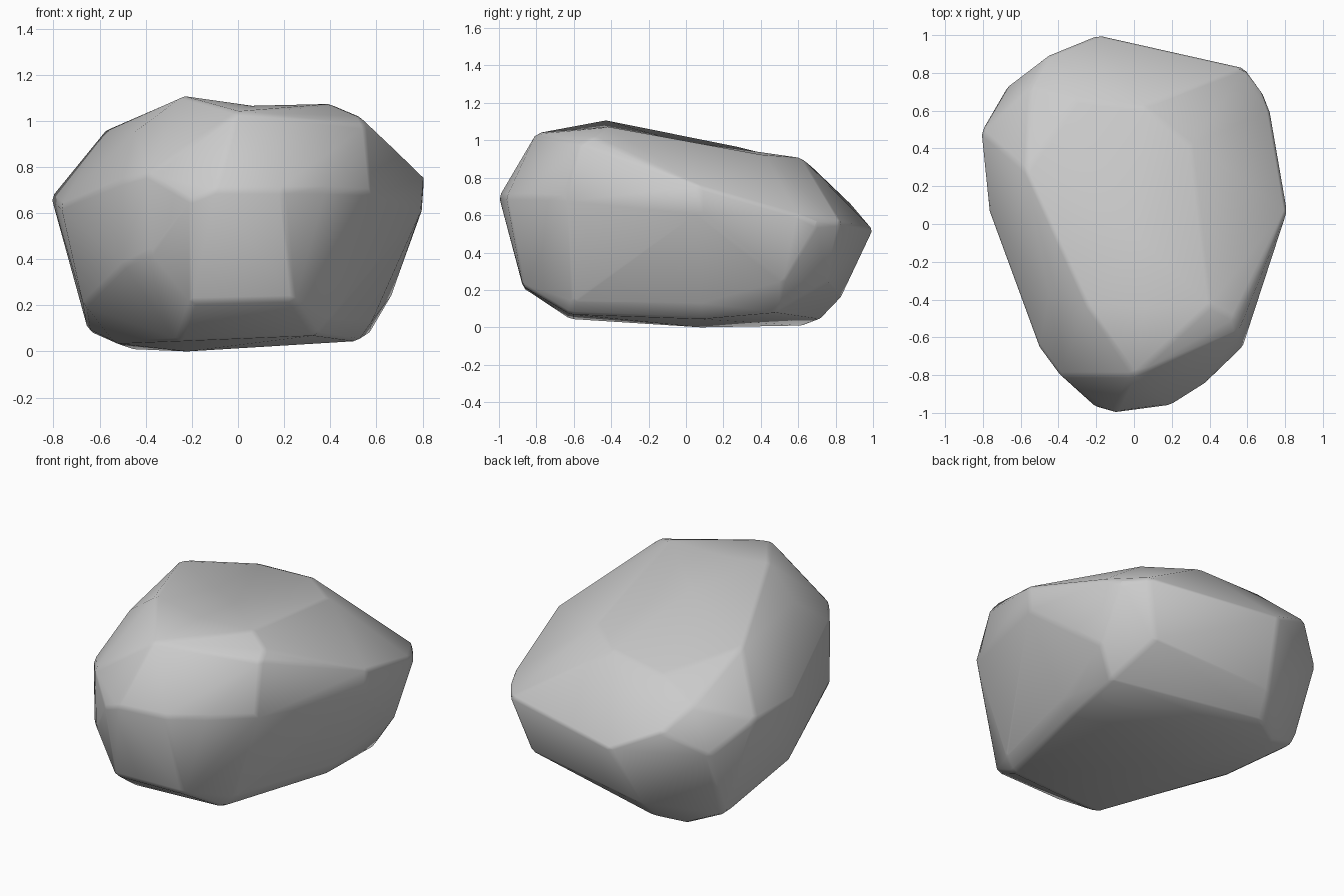
import bpy, bmesh

if "Cube" in bpy.data.objects:
    bpy.data.objects.remove(bpy.data.objects["Cube"])

# Boulder outlined by loose rings, from the ground up to the crown
base = [(-.22, .08, 0), (-.46, .63, .01), (-.65, .57, .09), (-.53, .15, .035), (-.26, -.62, .045),
        (.34, -.62, .07), (.52, .08, .045), (.57, .48, .08), (-.3, .72, .045)]
foot = [(-.2, -.87, .21), (.24, -.87, .22), (.67, .52, .25), (.49, .76, .24), (-.26, .83, .16),
        (-.67, -.03, .2), (.58, .08, .13), (.4, -.6, .14)]
girth = [(-.1, -1, .7), (-.2, -.97, .66), (-.38, -.8, .43), (-.39, -.8, .77), (-.5, -.65, .37),
         (-.5, -.65, .74), (-.77, .08, .63), (-.81, .49, .67), (-.67, .73, .51), (-.46, .89, .65),
         (-.19, 1, .52), (.59, .825, .56), (.68, .7, .55), (.72, .6, .6), (.8, .07, .61),
         (.81, .07, .755), (.58, -.65, .69), (.38, -.84, .7), (.19, -.96, .7)]
crown = [(-.57, .28, .965), (-.45, -.38, .95), (-.24, -.44, 1.11), (0, -.8, 1.04), (.55, -.57, .98),
         (.53, -.5, 1.02), (.4, -.43, 1.075), (.3, .42, .92), (.05, .62, .905), (-.3, .66, .87),
         (-.55, .73, .77)]

# Wrap a skin around the rings
bm = bmesh.new()
for p in base + foot + girth + crown:
    bm.verts.new(p)
bmesh.ops.convex_hull(bm, input=bm.verts)
bmesh.ops.delete(bm, geom=[v for v in bm.verts if not v.link_faces], context='VERTS')
bmesh.ops.recalc_face_normals(bm, faces=bm.faces)

# Shallow hollow across the back-tilted top
top = [f for f in bm.faces if f.normal.z > .95 and f.normal.y > 0]
cap = bmesh.ops.dissolve_faces(bm, faces=top)['region']
for v in bmesh.ops.poke(bm, faces=cap)['verts']:
    v.co = (.03, -.08, 1.005)

# Dip in the front rim of the hollow
rim = [e for e in bm.edges if all(abs(v.co.y + .435) < .02 and v.co.z > 1.05 for v in e.verts)]
cut = bmesh.ops.subdivide_edges(bm, edges=rim, cuts=1)
for v in [g for g in cut['geom_inner'] if isinstance(g, bmesh.types.BMVert)]:
    v.co = (.06, -.44, 1.065)
bmesh.ops.triangulate(bm, faces=bm.faces)
bmesh.ops.recalc_face_normals(bm, faces=bm.faces)

mesh = bpy.data.meshes.new("boulder")
bm.to_mesh(mesh)
bm.free()
rock = bpy.data.objects.new("boulder", mesh)
bpy.context.collection.objects.link(rock)
for poly in mesh.polygons:
    poly.use_smooth = True

# Narrow bevel wears the corners and softens the shading
bevel = rock.modifiers.new("worn_edges", 'BEVEL')
bevel.width = .025
bevel.segments = 1
bevel.limit_method = 'ANGLE'
bevel.angle_limit = .3
